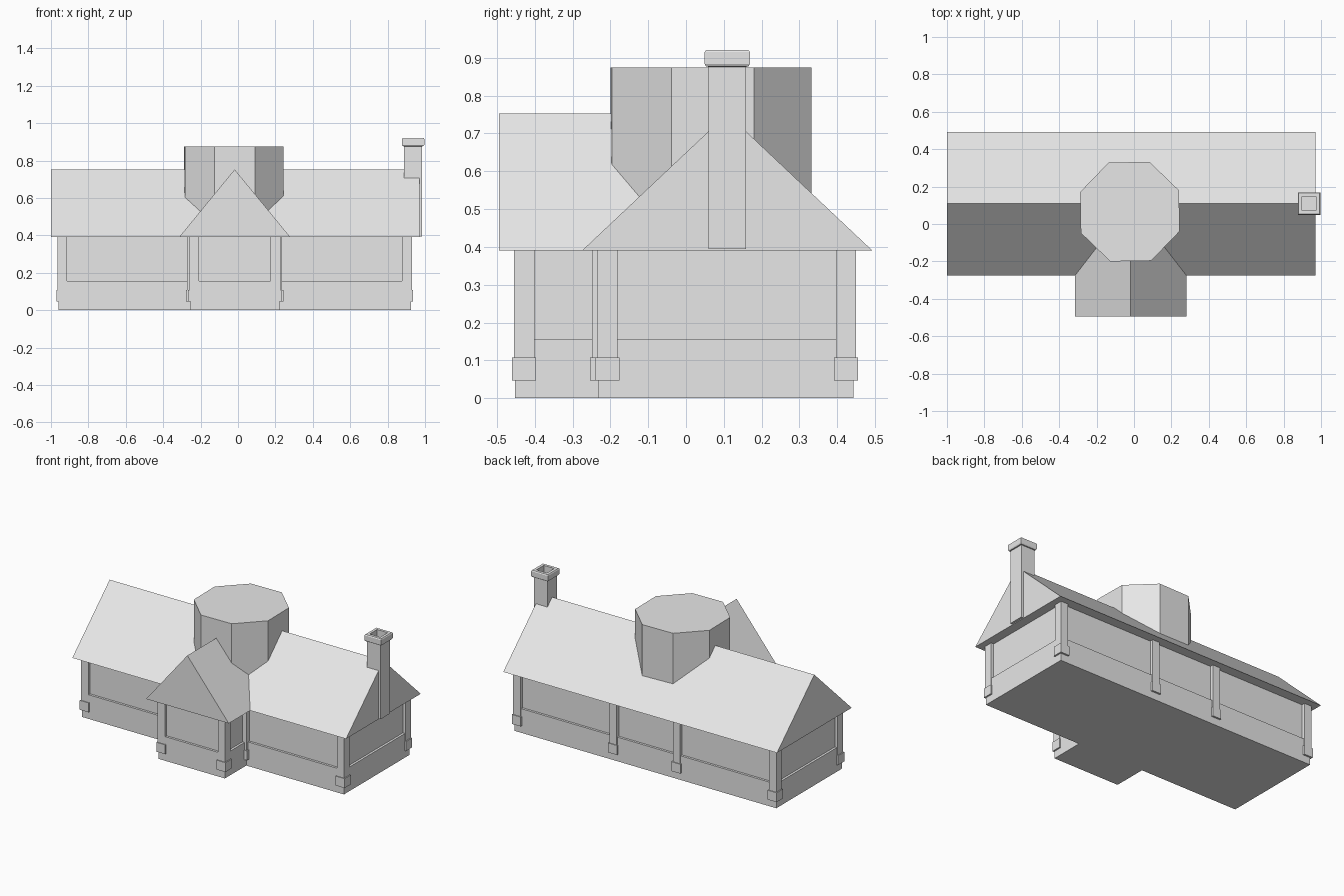
import bpy, bmesh
from math import radians, cos, sin

cube = bpy.data.objects.get("Cube")
if cube:
    bpy.data.objects.remove(cube, do_unlink=True)

# One plain colour
GREY = (0.8, 0.8, 0.8, 1.0)
grey = bpy.data.materials.new("plain grey")
grey.use_nodes = True
grey.diffuse_color = GREY
grey.node_tree.nodes["Principled BSDF"].inputs["Base Color"].default_value = GREY


def finish(name, bm):
    bmesh.ops.recalc_face_normals(bm, faces=bm.faces)
    mesh = bpy.data.meshes.new(name)
    bm.to_mesh(mesh)
    bm.free()
    mesh.materials.append(grey)
    obj = bpy.data.objects.new(name, mesh)
    bpy.context.collection.objects.link(obj)
    return obj


def loft(name, rings):
    """Skin a list of equal-length point rings and cap both ends."""
    bm = bmesh.new()
    loops = [[bm.verts.new(p) for p in ring] for ring in rings]
    n = len(loops[0])
    for a, b in zip(loops, loops[1:]):
        for i in range(n):
            j = (i + 1) % n
            bm.faces.new((a[i], a[j], b[j], b[i]))
    bm.faces.new(loops[0])
    bm.faces.new(loops[-1])
    return finish(name, bm)


def rect(x0, x1, y0, y1, z):
    return [(x0, y0, z), (x1, y0, z), (x1, y1, z), (x0, y1, z)]


def box(name, x0, x1, y0, y1, z0, z1):
    return loft(name, [rect(x0, x1, y0, y1, z0), rect(x0, x1, y0, y1, z1)])


EAVE, RIDGE, SILL = 0.39, 0.752, 0.157
RECESS = 0.015


# Walls: a full-width plinth below, slightly set-back panels above
def walls(name, x0, x1, y0, y1, back=RECESS):
    box(name + "_plinth", x0, x1, y0, y1, 0, SILL)
    box(name + "_panels", x0 + RECESS, x1 - RECESS, y0 + RECESS, y1 - back,
        SILL - 0.02, EAVE + 0.008)


walls("main_wall", -0.96, 0.925, -0.232, 0.443)
walls("porch_wall", -0.255, 0.222, -0.452, -0.2, back=0)


# Timber posts, each with a square foot block
def post(name, x, y):
    box(name, x - 0.026, x + 0.026, y - 0.027, y + 0.027, 0.08, EAVE + 0.008)
    box(name + "_foot", x - 0.032, x + 0.032, y - 0.032, y + 0.032, 0.047, 0.108)


for side, x_end, x_porch, x_inner in (("left", 0.903, 0.2, 0.21),
                                      ("right", -0.939, -0.234, -0.246)):
    post("front_post_" + side, x_end, -0.208)
    post("back_post_" + side, x_end, 0.423)
    post("middle_back_post_" + side, x_inner, 0.423)
    post("porch_post_" + side, x_porch, -0.428)
    post("inner_post_" + side, x_inner, -0.222)

# Solid gabled roofs
main_profile = [(-0.275, EAVE), (0.493, EAVE), (0.109, RIDGE)]
loft("main_roof", [[(x, y, z) for y, z in main_profile] for x in (-1.0, 0.97)])
porch_profile = [(-0.315, EAVE), (0.28, EAVE), (-0.018, RIDGE)]
loft("porch_roof", [[(x, y, z) for x, z in porch_profile] for y in (-0.495, 0.1)])

# Eight-sided tower
angles = [radians(23.5 + 45 * i) for i in range(8)]
loft("tower", [[(-0.022 + 0.286 * cos(a), 0.066 + 0.286 * sin(a), z) for a in angles]
               for z in (EAVE + 0.01, 0.874)])

# Hollow chimney with a flared cap: half width and height of each square ring
chimney_steps = [(0.049, EAVE + 0.004), (0.049, 0.876), (0.056, 0.877), (0.06, 0.884),
                 (0.06, 0.915), (0.056, 0.921), (0.038, 0.921), (0.038, 0.8)]
loft("chimney", [rect(0.936 - h, 0.936 + h, 0.109 - h, 0.109 + h, z)
                 for h, z in chimney_steps])
